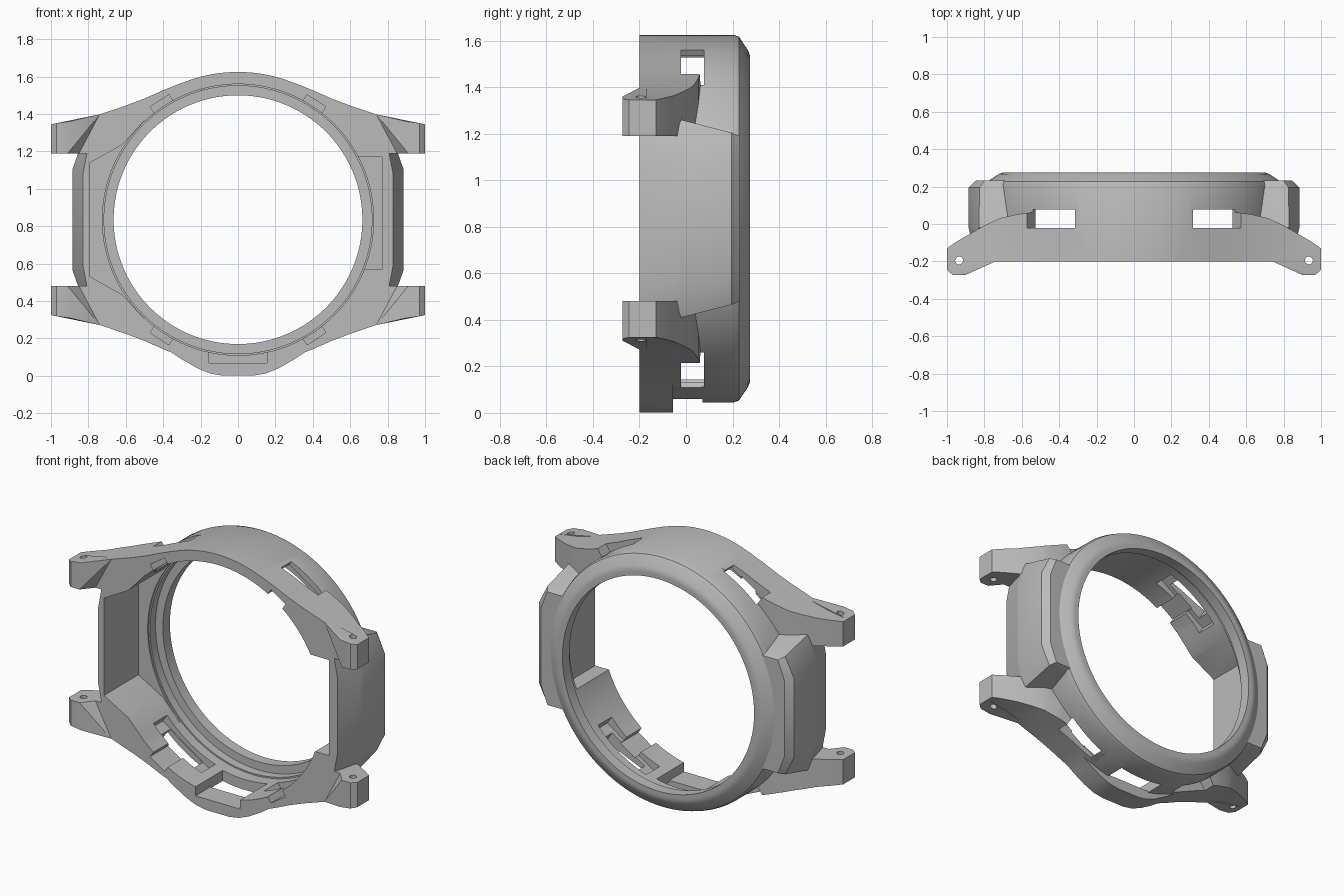
import bpy, bmesh, math
from mathutils import Vector

CENTRE_Z = 0.835
FRONT = -0.2

cube = bpy.data.objects.get("Cube")
if cube:
    bpy.data.objects.remove(cube, do_unlink=True)

metal = bpy.data.materials.new("matte_grey")
metal.use_nodes = True
GREY = (0.5, 0.5, 0.5, 1)
metal.diffuse_color = GREY
bsdf = next(n for n in metal.node_tree.nodes if n.type == 'BSDF_PRINCIPLED')
bsdf.inputs["Base Color"].default_value = GREY
bsdf.inputs["Roughness"].default_value = 0.6


def finish(name, bm):
    bmesh.ops.recalc_face_normals(bm, faces=bm.faces)
    mesh = bpy.data.meshes.new(name)
    bm.to_mesh(mesh)
    bm.free()
    mesh.materials.append(metal)
    obj = bpy.data.objects.new(name, mesh)
    bpy.context.collection.objects.link(obj)
    return obj


def loft(name, rings):
    """Skin a list of equal-length point rings and cap both ends."""
    bm = bmesh.new()
    loops = [[bm.verts.new(p) for p in ring] for ring in rings]
    n = len(loops[0])
    for a, b in zip(loops, loops[1:]):
        for i in range(n):
            j = (i + 1) % n
            bm.faces.new((a[i], a[j], b[j], b[i]))
    bm.faces.new(loops[0])
    bm.faces.new(loops[-1])
    return finish(name, bm)


def prism_y(name, pts, lo, hi):
    return loft(name, [[(x, y, z) for x, z in pts] for y in (lo, hi)])


def prism_z(name, pts, lo, hi):
    return loft(name, [[(x, y, z) for x, y in pts] for z in (lo, hi)])


def lathe(name, profile, steps=144):
    turns = [math.tau * i / steps for i in range(steps)]
    return loft(name, [[(r * math.cos(a), y, r * math.sin(a)) for a in turns]
                       for r, y in profile])


def hull(name, pts):
    bm = bmesh.new()
    for p in pts:
        bm.verts.new(p)
    bmesh.ops.convex_hull(bm, input=bm.verts)
    return finish(name, bm)


def radial_box(name, angle, r0, r1, half, lo, hi):
    out = Vector((math.cos(angle), math.sin(angle)))
    side = Vector((-out.y, out.x)) * half
    pts = [out * r0 - side, out * r1 - side, out * r1 + side, out * r0 + side]
    return prism_y(name, [tuple(p) for p in pts], lo, hi)


def box(name, x0, x1, y0, y1, z0, z1):
    return prism_z(name, [(x0, y0), (x1, y0), (x1, y1), (x0, y1)], z0, z1)


def combine(target, tool, operation):
    """Apply a boolean and discard the helper object."""
    mod = target.modifiers.new("join", 'BOOLEAN')
    mod.operation = operation
    mod.solver = 'EXACT'
    mod.object = tool
    tool.hide_render = True
    deps = bpy.context.evaluated_depsgraph_get()
    deps.update()
    result = bpy.data.meshes.new_from_object(target.evaluated_get(deps))
    target.modifiers.clear()
    target.data = result
    bpy.data.objects.remove(tool, do_unlink=True)


CORNERS = [(sx, sz) for sx in (1, -1) for sz in (1, -1)]

# Round case body with a rounded rear bezel
case = lathe("watch_case_frame", [
    (0.79, FRONT), (0.79, 0.205), (0.782, 0.228), (0.725, 0.266),
    (0.705, 0.274), (0.69, 0.275)])

# Lug plate: front outline intersected with the arched top profile
quarter = [(0.2, 0.755), (0.3, 0.732), (0.4, 0.692), (0.5, 0.648), (0.6, 0.61),
           (0.74, 0.563), (0.87, 0.53), (1, 0.51), (1, 0.355), (0.81, 0.355)]
right_half = quarter + [(x, -z) for x, z in reversed(quarter)]
outline = right_half + [(-x, z) for x, z in reversed(right_half)]
plate = prism_y("lug_plate", outline, FRONT, 0.2)
arch = [(1.1, -0.3), (1.1, -0.22), (1, -0.13), (0.95, -0.095), (0.89, -0.06),
        (0.8, -0.008), (0.72, 0.03), (0.62, 0.053), (0.52, 0.065)]
arch += [(-x, y) for x, y in reversed(arch)]
combine(plate, prism_z("arch", arch, -1, 1), 'INTERSECT')
combine(case, plate, 'UNION')

# Angled feet on the four lugs
base = [(0.74, 0.563), (0.85, 0.355), (1, 0.355), (1, 0.51)]
foot = [(x, y, z) for x, z in base for y in (FRONT, -0.17)]
foot += [(x, -0.272, z) for x, z in ((0.9, 0.525), (0.91, 0.355),
                                     (0.97, 0.355), (0.97, 0.516))]
foot += [(1, -0.245, 0.355), (1, -0.245, 0.51)]
for sx, sz in CORNERS:
    combine(case, hull("lug_foot", [(sx * x, y, sz * z) for x, y, z in foot]), 'UNION')

# Faceted side guards: y, outer x, flat half height, corner x, half height
sections = [(FRONT, 0.83, 0.24, 0.805, 0.37), (-0.045, 0.878, 0.27, 0.845, 0.37),
            (-0.02, 0.885, 0.27, 0.83, 0.425), (0.195, 0.885, 0.25, 0.825, 0.37),
            (0.232, 0.845, 0.24, 0.80, 0.355)]
for sx in (1, -1):
    rings = []
    for y, xo, zf, xc, zc in sections:
        upper = [(xo, zf), (xc, zc), (0.5, zc)]
        ring = upper + [(x, -z) for x, z in reversed(upper)]
        rings.append([(sx * x, y, z) for x, z in ring])
    combine(case, loft("side_guard", rings), 'UNION')

# Bulged tab at the bottom
tab = [(0.4, -0.68), (0.3, -0.747), (0.22, -0.793), (0.15, -0.822), (0.08, -0.834)]
tab += [(-x, z) for x, z in reversed(tab)]
combine(case, prism_y("bottom_tab", tab, FRONT, -0.055), 'UNION')

# Main opening with stepped rear lip
cutters = [lathe("opening", [(0.725, -0.4), (0.725, 0.15), (0.716, 0.15),
                             (0.716, 0.205), (0.665, 0.205), (0.665, 0.4)])]

# Side pockets
pocket = [(-0.5, 0.53), (-0.55, 0.475), (-0.62, 0.40), (-0.79, 0.305)]
pocket += [(x, -z) for x, z in reversed(pocket)]
cutters.append(prism_y("right_pocket", pocket, -0.4, 0.14))
cutters.append(box("left_pocket", 0.5, 0.77, -0.4, 0.12, -0.265, 0.335))

# Bottom slot and its front recess
cutters.append(box("bottom_slot", -0.155, 0.155, -0.055, 0.07, -1, -0.6))
cutters.append(box("bottom_recess", -0.155, 0.155, -0.4, 0.02, -0.765, -0.6))

# Windows, inner channels, key slots and pin holes at each corner
for sx, sz in CORNERS:
    angle = math.atan2(sz * 0.66, sx * 0.435)
    cutters += [
        radial_box("window", angle, 0.6, 1, 0.135, -0.022, 0.078),
        radial_box("inner_channel", angle, 0.6, 0.752, 0.2, -0.05, 0.085),
        radial_box("key_slot", angle, 0.6, 0.762, 0.06, -0.4, 0),
    ]
    hole = [(sx * 0.935 + 0.021 * math.cos(a), -0.195 + 0.021 * math.sin(a))
            for a in (math.tau * i / 20 for i in range(20))]
    lo, hi = sorted((sz * 0.3, sz * 0.6))
    cutters.append(prism_z("pin_hole", hole, lo, hi))

for cutter in cutters:
    combine(case, cutter, 'DIFFERENCE')

# Stand on the ground and shade
case.location.z = CENTRE_Z
bpy.ops.object.select_all(action='DESELECT')
case.select_set(True)
bpy.context.view_layer.objects.active = case
bpy.ops.object.shade_smooth_by_angle(angle=math.radians(28))
